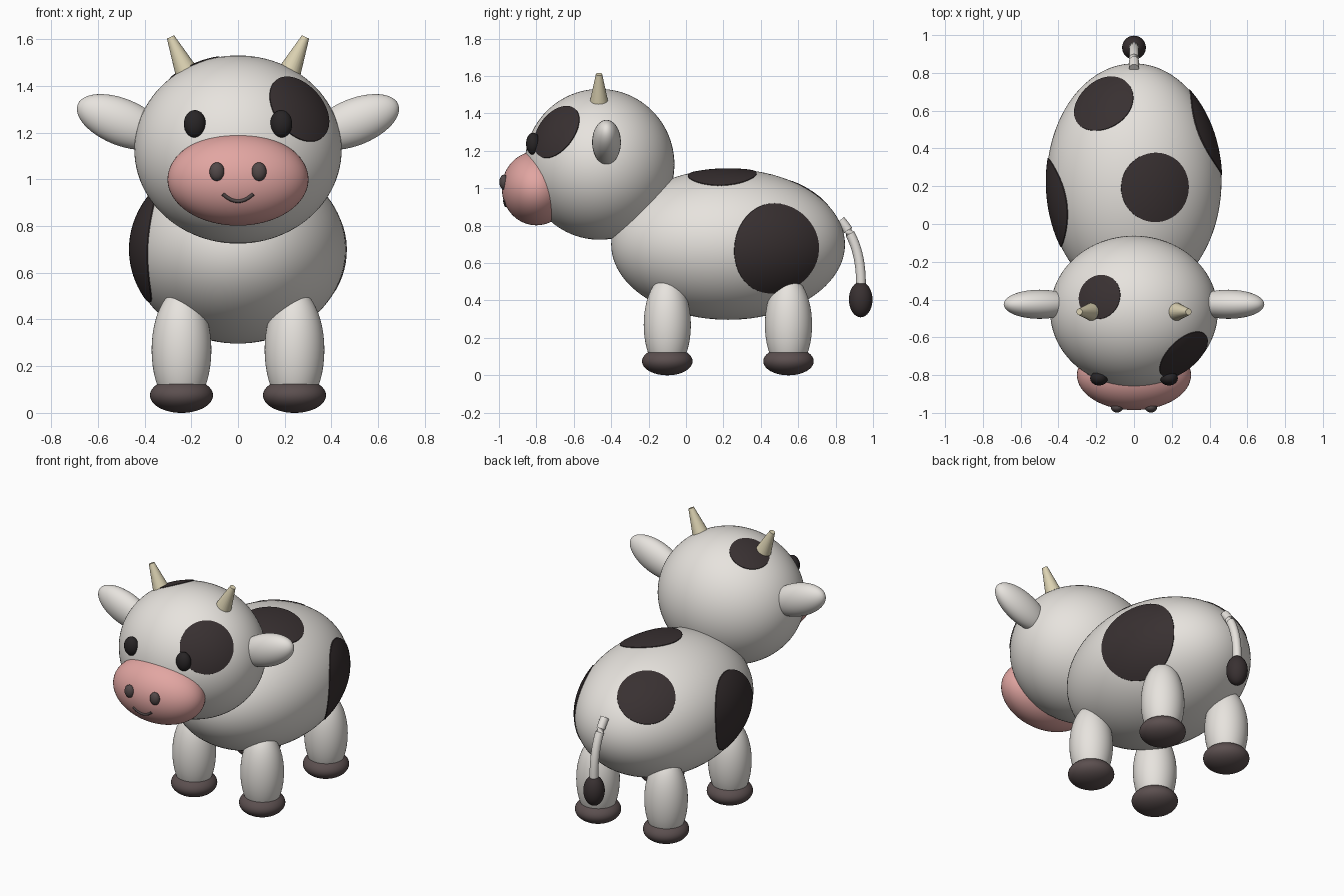
import bpy, bmesh, math
from mathutils import Vector, Matrix

if "Cube" in bpy.data.objects:
    bpy.data.objects.remove(bpy.data.objects["Cube"])


def material(name, r, g, b):
    m = bpy.data.materials.new(name)
    m.diffuse_color = (r, g, b, 1)
    m.use_nodes = True
    m.node_tree.nodes["Principled BSDF"].inputs["Base Color"].default_value = m.diffuse_color
    return m


WHITE = material("white_hide", 0.80, 0.77, 0.73)
DARK = material("dark_patch", 0.040, 0.030, 0.031)
BLACK = material("eye_black", 0.021, 0.018, 0.019)
HOOF = material("hoof_brown", 0.105, 0.078, 0.078)
PINK = material("muzzle_pink", 0.76, 0.38, 0.36)
GREY = material("nostril_grey", 0.085, 0.066, 0.066)
HORN = material("horn_cream", 0.72, 0.65, 0.45)


def finish(name, bm, mat):
    bmesh.ops.recalc_face_normals(bm, faces=bm.faces)
    for f in bm.faces:
        f.smooth = True
    me = bpy.data.meshes.new(name)
    bm.to_mesh(me)
    bm.free()
    me.set_sharp_from_angle(angle=math.radians(40))
    me.materials.append(mat)
    ob = bpy.data.objects.new(name, me)
    bpy.context.collection.objects.link(ob)
    return ob


def ellipsoid(name, center, radii, mat, tilt=0, seg=48):
    bm = bmesh.new()
    m = (Matrix.Translation(center) @ Matrix.Rotation(tilt, 4, 'Y')
         @ Matrix.Diagonal((*radii, 1)))
    bmesh.ops.create_uvsphere(bm, u_segments=seg, v_segments=seg // 2, radius=1, matrix=m)
    return finish(name, bm, mat)


def tube(name, pts, radii, mat, sides=16):
    """Capped tube through points, with one radius per point."""
    bm = bmesh.new()
    pts = [Vector(p) for p in pts]
    rings = []
    for i, p in enumerate(pts):
        d = (pts[min(i + 1, len(pts) - 1)] - pts[max(i - 1, 0)]).normalized()
        ref = Vector((0, 1, 0)) if abs(d.y) < 0.5 else Vector((1, 0, 0))
        u = d.cross(ref).normalized()
        v = d.cross(u)
        angles = [2 * math.pi * k / sides for k in range(sides)]
        rings.append([bm.verts.new(p + radii[i] * (u * math.cos(a) + v * math.sin(a)))
                      for a in angles])
    for a, b in zip(rings, rings[1:]):
        for k in range(sides):
            j = (k + 1) % sides
            bm.faces.new((a[k], a[j], b[j], b[k]))
    bm.faces.new(rings[0])
    bm.faces.new(rings[-1])
    return finish(name, bm, mat)


def spot(name, center, radii, point, r, lift=0.004, rings=12, sides=48):
    """Thin round patch laid on an ellipsoid around the given point."""
    c, rad = Vector(center), [q + lift for q in radii]
    q = Vector(point) - c
    q /= math.sqrt(sum((q[i] / rad[i]) ** 2 for i in range(3)))
    n = Vector([q[i] / rad[i] ** 2 for i in range(3)]).normalized()
    u = n.orthogonal().normalized()
    v = n.cross(u)

    def drop(t):
        # meet the surface along the normal direction
        a = sum((n[i] / rad[i]) ** 2 for i in range(3))
        b = sum(n[i] * t[i] / rad[i] ** 2 for i in range(3))
        k = sum((t[i] / rad[i]) ** 2 for i in range(3)) - 1
        return c + t + n * ((-b + math.sqrt(max(b * b - a * k, 0))) / a)

    bm = bmesh.new()
    mid = bm.verts.new(drop(q))
    prev = None
    for s in range(1, rings + 1):
        ring = []
        for k in range(sides):
            w = 2 * math.pi * k / sides
            ring.append(bm.verts.new(drop(q + (u * math.cos(w) + v * math.sin(w)) * r * s / rings)))
        for k in range(sides):
            j = (k + 1) % sides
            if prev:
                bm.faces.new((prev[k], ring[k], ring[j], prev[j]))
            else:
                bm.faces.new((mid, ring[k], ring[j]))
        prev = ring
    # rim sinking into the hide
    low = [bm.verts.new(p.co - n * 0.008) for p in prev]
    for k in range(sides):
        j = (k + 1) % sides
        bm.faces.new((prev[k], low[k], low[j], prev[j]))
    return finish(name, bm, DARK)


# Body, head, muzzle
BODY = ((0, 0.225, 0.70), (0.463, 0.625, 0.403))
HEAD = ((0, -0.462, 1.128), (0.444, 0.40, 0.403))
MUZZLE = ((0, -0.80, 1.0), (0.302, 0.185, 0.198))
ellipsoid("body", *BODY, WHITE, seg=96)
ellipsoid("head", *HEAD, WHITE, seg=96)
ellipsoid("muzzle", *MUZZLE, PINK, seg=64)

# Patches
spot("right_flank_patch", *BODY, (0.40, 0.487, 0.671), 0.242)
spot("left_flank_patch", *BODY, (-0.42, 0.118, 0.715), 0.238)
spot("back_patch", *BODY, (0.112, 0.195, 1.07), 0.184)
spot("rump_patch", *BODY, (-0.17, 0.64, 0.95), 0.17)
spot("eye_patch", *HEAD, (0.255, -0.69, 1.30), 0.158)
spot("crown_patch", *HEAD, (-0.18, -0.386, 1.47), 0.119)

# Mirrored head parts
for side, s in (("left", -1), ("right", 1)):
    ellipsoid(side + "_ear", (0.50 * s, -0.425, 1.246), (0.201, 0.077, 0.10), WHITE,
              tilt=-s * math.radians(22))
    ellipsoid(side + "_eye", (0.185 * s, -0.817, 1.238), (0.047, 0.038, 0.059), BLACK, seg=32)
    ellipsoid(side + "_nostril", (0.09 * s, -0.973, 1.033), (0.032, 0.025, 0.04), GREY, seg=24)
    tube(side + "_horn", [(0.207 * s, -0.465, 1.43), (0.289 * s, -0.465, 1.61)],
         [0.056, 0.017], HORN, sides=24)

# Smile following the muzzle surface
smile = []
for i in range(13):
    x = -0.065 + 0.13 * i / 12
    z = 0.907 + 0.031 * (x / 0.065) ** 2
    (_, cy, cz), (rx, ry, rz) = MUZZLE
    smile.append((x, cy - ry * math.sqrt(1 - (x / rx) ** 2 - ((z - cz) / rz) ** 2), z))
tube("smile", smile, [0.008] * 13, GREY, sides=10)

# Legs and hooves
for end, y in (("front", -0.10), ("back", 0.548)):
    for side, x in (("left", -0.242), ("right", 0.242)):
        ellipsoid(f"{end}_{side}_leg", (x, y, 0.27), (0.128, 0.126, 0.26), WHITE)
        ellipsoid(f"{end}_{side}_hoof", (x, y, 0.075), (0.135, 0.135, 0.075), HOOF)

# Tail: smooth curve through four control points
ctrl = [Vector((0, *p)) for p in ((0.825, 0.83), (0.905, 0.74), (0.94, 0.62), (0.935, 0.46))]
path = []
for i in range(17):
    t = i / 16
    path.append(ctrl[0] * (1 - t) ** 3 + ctrl[1] * 3 * t * (1 - t) ** 2
                + ctrl[2] * 3 * t * t * (1 - t) + ctrl[3] * t ** 3)
tube("tail", path, [0.026] * 17, WHITE)
ellipsoid("tail_tuft", (0, 0.934, 0.405), (0.063, 0.063, 0.095), DARK, seg=32)
